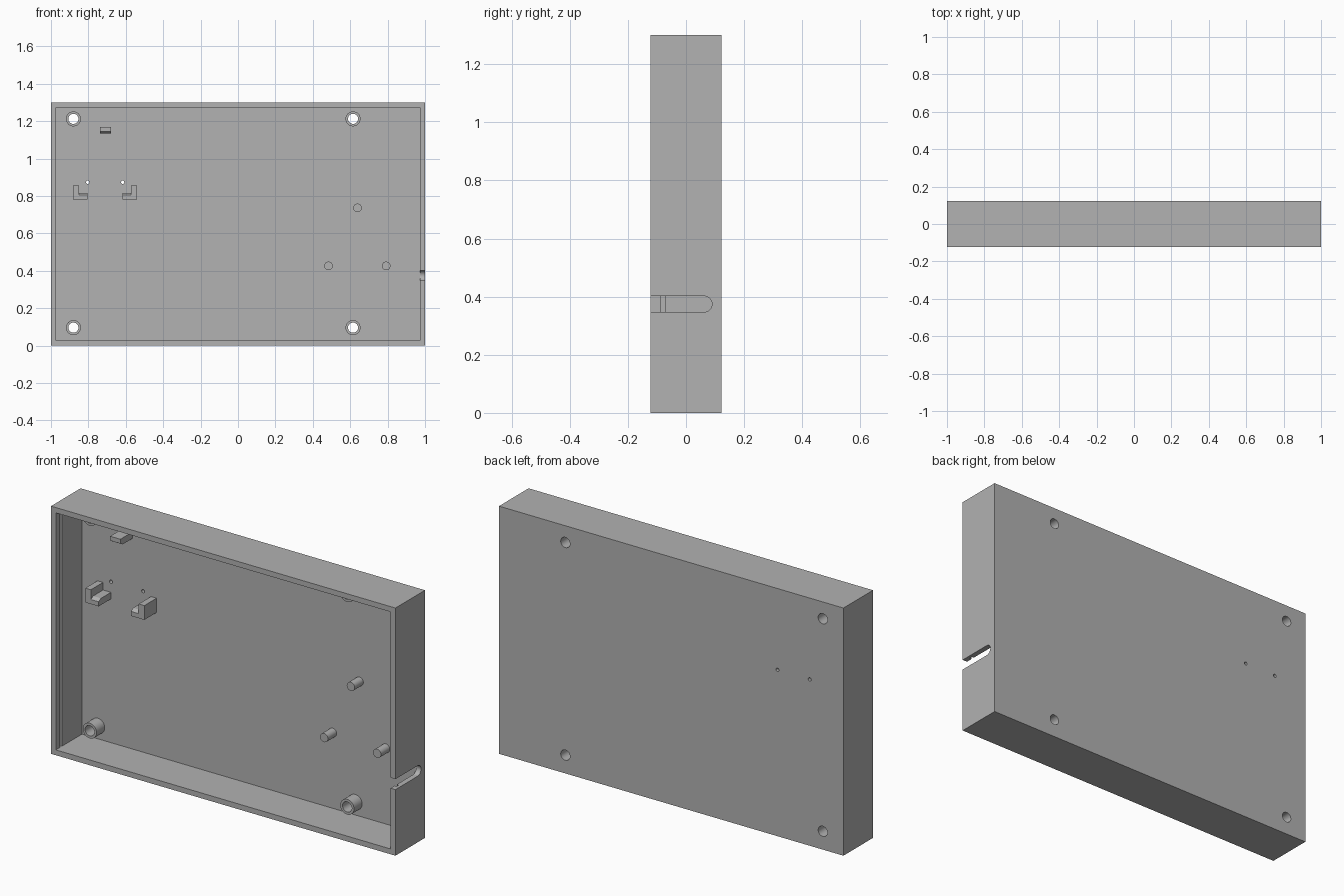
import bpy, bmesh, math
from mathutils import Vector

old = bpy.data.objects.get("Cube")
if old:
    bpy.data.objects.remove(old, do_unlink=True)

grey = bpy.data.materials.new("light grey plastic")
grey.use_nodes = True
colour = (0.445, 0.445, 0.445, 1)
grey.diffuse_color = colour
grey.node_tree.nodes["Principled BSDF"].inputs["Base Color"].default_value = colour

W, D, H = 1.0, 0.1225, 1.30       # half width, half depth, full height
WALL = 0.028
FLOOR = D - WALL                  # inner face of the back panel
POST = -0.007                     # front of the holders


def extrude(name, outline, axis, lo, hi):
    """Extrude a closed outline: (y, z) points along x, or (x, z) points along y."""
    bm = bmesh.new()
    place = (lambda p: (lo, p[0], p[1])) if axis == "x" else (lambda p: (p[0], lo, p[1]))
    face = bm.faces.new([bm.verts.new(place(p)) for p in outline])
    step = Vector((hi - lo, 0, 0)) if axis == "x" else Vector((0, hi - lo, 0))
    grown = bmesh.ops.extrude_face_region(bm, geom=[face])
    moved = [v for v in grown["geom"] if isinstance(v, bmesh.types.BMVert)]
    bmesh.ops.translate(bm, verts=moved, vec=step)
    bmesh.ops.recalc_face_normals(bm, faces=bm.faces[:])
    mesh = bpy.data.meshes.new(name)
    bm.to_mesh(mesh)
    bm.free()
    mesh.materials.append(grey)
    obj = bpy.data.objects.new(name, mesh)
    bpy.context.collection.objects.link(obj)
    return obj


def rect(a0, b0, a1, b1):
    return [(a0, b0), (a1, b0), (a1, b1), (a0, b1)]


def arc(cx, cz, r, start=0, turn=360, n=32):
    count = n if turn == 360 else n + 1
    return [(cx + r * math.cos(math.radians(start + turn * i / n)),
             cz + r * math.sin(math.radians(start + turn * i / n))) for i in range(count)]


def cut(obj, cutter):
    """Subtract the cutter from the object and discard it."""
    cutter.hide_render = True
    bpy.context.view_layer.objects.active = obj
    mod = obj.modifiers.new("cut", "BOOLEAN")
    mod.operation, mod.solver, mod.object = "DIFFERENCE", "EXACT", cutter
    bpy.ops.object.modifier_apply(modifier=mod.name)
    bpy.data.objects.remove(cutter, do_unlink=True)


# Open-fronted case
case = extrude("case", rect(-W, 0, W, H), "y", -D, D)
cut(case, extrude("cavity", rect(WALL - W, WALL, W - WALL, H - WALL), "y", -D - 0.1, FLOOR))

# Lid grooves inside both side walls
for side in (-1, 1):
    a, b = sorted((side * (W - WALL - 0.02), side * (W - WALL + 0.012)))
    cut(case, extrude("groove", rect(-0.088, WALL, -0.071, H - WALL), "x", a, b))

# Round-ended cable slot through the left wall
slot = [(-D - 0.05, 0.347)] + arc(0.062, 0.3745, 0.0275, -90, 180, 16) + [(-D - 0.05, 0.402)]
cut(case, extrude("slot", slot, "x", W - 0.06, W + 0.05))

# Hollow mounting bosses, drilled through the back panel
rounded = [case]
for x in (-0.88, 0.615):
    for z in (0.096, 1.212):
        boss = extrude("mounting_boss", arc(x, z, 0.040), "y", 0.027, FLOOR)
        for part in (boss, case):
            cut(part, extrude("bore", arc(x, z, 0.027), "y", -0.05, D + 0.1))
        rounded.append(boss)

# Pin holes between the holders
for x in (-0.804, -0.617):
    cut(case, extrude("pin_hole", arc(x, 0.873, 0.009, n=16), "y", 0.05, D + 0.1))

# Solid support pegs
for x, z in ((0.639, 0.736), (0.484, 0.426), (0.792, 0.426)):
    rounded.append(extrude("support_peg", arc(x, z, 0.023), "y", 0.022, FLOOR))

# Mirrored L-shaped corner holders, with a slightly sloped ledge
MID = -0.7105
for name, side in (("right_holder", -1), ("left_holder", 1)):
    outer, inner, tip = (MID + side * d for d in (0.1715, 0.139, 0.0935))
    extrude(name + "_upright", rect(*sorted((outer, inner))[:1], 0.782,
                                    max(outer, inner), 0.857), "y", POST, FLOOR)
    ledge = [(POST, 0.782), (FLOOR, 0.782), (FLOOR, 0.817), (0.012, 0.817), (POST, 0.806)]
    extrude(name + "_ledge", ledge, "x", *sorted((inner, tip)))

# Top catch with a bevelled lower lip
catch = [(POST, 1.145), (0.012, 1.134), (FLOOR, 1.134), (FLOOR, 1.168), (POST, 1.168)]
extrude("top_catch", catch, "x", -0.738, -0.678)

# Smooth the round parts while keeping edges crisp
bpy.ops.object.select_all(action="DESELECT")
for obj in rounded:
    obj.select_set(True)
bpy.context.view_layer.objects.active = case
bpy.ops.object.shade_smooth_by_angle(angle=math.radians(30))
